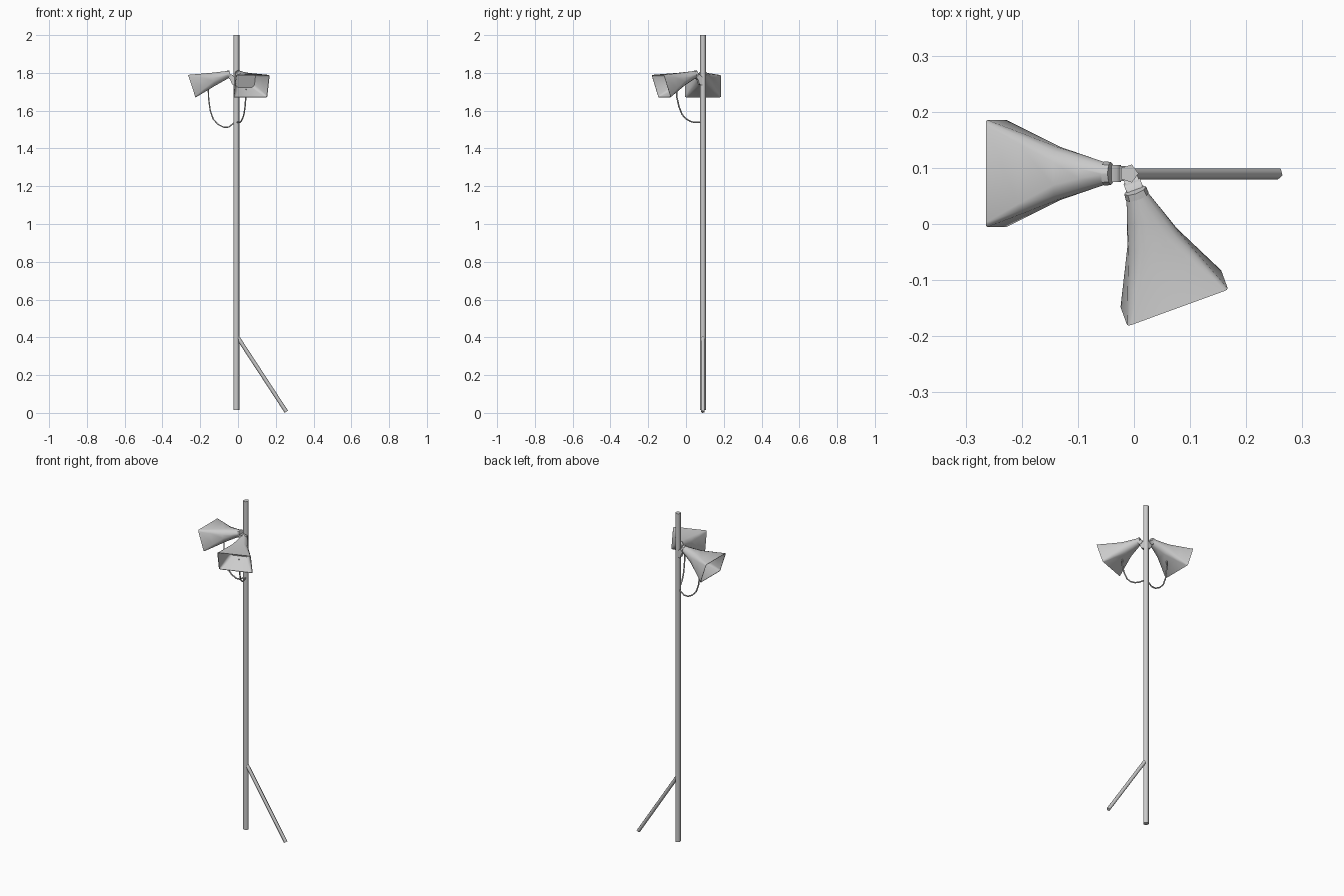
import bpy, bmesh, math
from mathutils import Vector, Matrix

if "Cube" in bpy.data.objects:
    bpy.data.objects.remove(bpy.data.objects["Cube"])

POLE = Vector((-0.009, 0.09, 0))
TILT = math.radians(18)


def loft(name, rings, angle=40):
    """Skin a list of equal point rings and cap both ends."""
    bm = bmesh.new()
    vs = [[bm.verts.new(p) for p in r] for r in rings]
    n = len(vs[0])
    for a, b in zip(vs, vs[1:]):
        for i in range(n):
            bm.faces.new((a[i], a[(i + 1) % n], b[(i + 1) % n], b[i]))
    bm.faces.new(vs[0][::-1])
    bm.faces.new(vs[-1])
    bmesh.ops.recalc_face_normals(bm, faces=bm.faces)
    me = bpy.data.meshes.new(name)
    bm.to_mesh(me)
    bm.free()
    ob = bpy.data.objects.new(name, me)
    bpy.context.collection.objects.link(ob)
    bpy.ops.object.select_all(action='DESELECT')
    ob.select_set(True)
    bpy.context.view_layer.objects.active = ob
    bpy.ops.object.shade_smooth_by_angle(angle=math.radians(angle))
    return ob


def tube(name, path, radius, sides, angle=80):
    """Sweep a regular polygon along a path."""
    path = [Vector(p) for p in path]
    rings = []
    for i, p in enumerate(path):
        d = (path[min(i + 1, len(path) - 1)] - path[max(i - 1, 0)]).normalized()
        side = Vector((1, 0, 0)) if abs(d.z) > 0.999 else d.cross(Vector((0, 0, 1))).normalized()
        up = d.cross(side)
        rings.append([p + radius * (side * math.cos(k * math.tau / sides) + up * math.sin(k * math.tau / sides))
                      for k in range(sides)])
    return loft(name, rings, angle)


def rounded(t, hw, hh, r):
    """Rounded rectangle at distance t along the tilted lamp axis."""
    pts = []
    for k, (sx, sy) in enumerate(((1, 1), (-1, 1), (-1, -1), (1, -1))):
        for a in (0, 45, 90):
            a = math.radians(a + 90 * k)
            u = sx * (hw - r) + r * math.cos(a)
            v = sy * (hh - r) + r * math.sin(a)
            pts.append(Vector((0.034 + t * math.cos(TILT) + v * math.sin(TILT), u,
                               1.795 - t * math.sin(TILT) + v * math.cos(TILT))))
    return pts


# Pole and its prop leg
tube("pole", [POLE + Vector((0, 0, 0.015)), POLE + Vector((0, 0, 2.0))], 0.017, 5)
tube("prop_leg", [(-0.005, 0.09, 0.405), (0.256, 0.09, 0.006)], 0.011, 5)

# Two identical lamp heads turned around the pole
cables = {
    "left": (180, [(0.148, 1.715), (0.146, 1.66), (0.138, 1.60), (0.122, 1.555), (0.096, 1.527),
                   (0.066, 1.512), (0.04, 1.513), (0.022, 1.527), (0.008, 1.54)]),
    "front": (-70, [(0.150, 1.715), (0.147, 1.67), (0.135, 1.62), (0.118, 1.58), (0.096, 1.557),
                    (0.07, 1.543), (0.05, 1.538), (0.025, 1.538), (0.008, 1.54)]),
}
for side, (turn, path) in cables.items():
    parts = []
    # Flared shade with a hollow mouth and recessed lamp panel
    parts.append(loft(side + "_shade", [
        rounded(0.008, 0.0195, 0.0185, 0.018),
        rounded(0.05, 0.033, 0.027, 0.024),
        rounded(0.095, 0.047, 0.036, 0.026),
        rounded(0.155, 0.072, 0.050, 0.018),
        rounded(0.212, 0.0955, 0.063, 0.008),
        rounded(0.212, 0.0925, 0.060, 0.007),
        rounded(0.155, 0.069, 0.047, 0.015),
        rounded(0.115, 0.053, 0.038, 0.015)], 50))
    # Collar behind the shade
    parts.append(loft(side + "_collar", [rounded(-0.002, 0.0205, 0.0195, 0.019),
                                         rounded(0.010, 0.0215, 0.0205, 0.019)]))
    # Swivel knuckle and arm back to the pole
    parts.append(tube(side + "_knuckle", [(0.028, -0.0155, 1.778), (0.028, 0.0155, 1.778)], 0.014, 10, 50))
    arm = [(0.006, 1.735), (0.006, 1.775), (0.024, 1.792), (0.038, 1.793), (0.036, 1.772), (0.022, 1.738)]
    parts.append(loft(side + "_arm", [[(x, y, z) for x, z in arm] for y in (-0.013, 0.013)]))
    # Drooping cable
    parts.append(tube(side + "_cable", [(r, 0, z) for r, z in path], 0.004, 6))
    for ob in parts:
        ob.matrix_world = Matrix.Translation(POLE) @ Matrix.Rotation(math.radians(turn), 4, 'Z')
